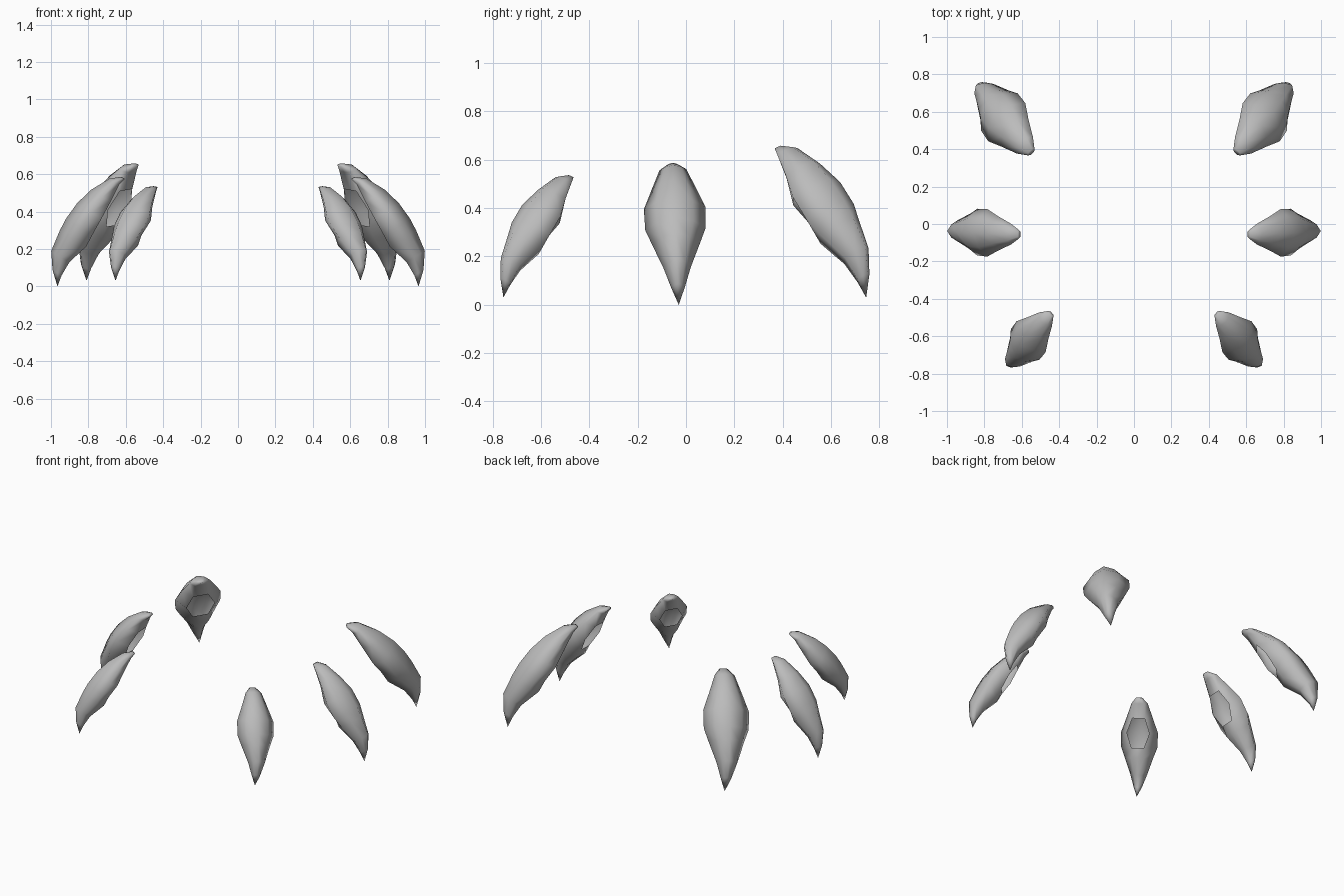
import bpy, bmesh
from mathutils import Vector

if "Cube" in bpy.data.objects:
    bpy.data.objects.remove(bpy.data.objects["Cube"], do_unlink=True)

grey = bpy.data.materials.new("claw grey")
grey.use_nodes = True
colour = (0.5, 0.5, 0.5, 1)
grey.diffuse_color = colour
bsdf = next(n for n in grey.node_tree.nodes if n.type == 'BSDF_PRINCIPLED')
bsdf.inputs["Base Color"].default_value = colour

# Claw rings: distance along axis, inner depth, outer depth, half width, inner flat half width
RINGS = [
    (0.0, -0.01, 0.012, 0.022, 0.012),
    (0.04, 0.0, 0.06, 0.055, 0.03),
    (0.14, -0.008, 0.112, 0.090, 0.042),
    (0.24, -0.012, 0.139, 0.126, 0.077),
    (0.34, -0.016, 0.147, 0.124, 0.042),
    (0.41, -0.020, 0.143, 0.098, 0.045),
    (0.527, 0.013, 0.126, 0.057, 0.025),
    (0.61, 0.012, 0.068, 0.028, 0.012),
]
LENGTH = 0.6715


def section(inner, outer, half, flat):
    """Eight-sided cross-section as (sideways, outward) pairs."""
    depth = outer - inner
    shoulder = inner + depth * 0.78
    edge = inner + depth * 0.42
    return [(0, outer), (half * 0.6, shoulder), (half, edge), (flat, inner),
            (0, inner), (-flat, inner), (-half, edge), (-half * 0.6, shoulder)]


def make_claw(name, top, tip, across, side):
    top, tip, across = Vector(top), Vector(tip), Vector(across)
    axis = tip - top
    scale = axis.length / LENGTH
    axis.normalize()
    across = (across - axis * across.dot(axis)).normalized()
    out = axis.cross(across)
    if out.z < 0:
        out = -out

    def place(along, sideways, outward):
        p = top + (axis * along + across * sideways + out * outward) * scale
        return (p.x * side, p.y, p.z)

    bm = bmesh.new()
    loops = [[bm.verts.new(place(ring[0], w, d)) for w, d in section(*ring[1:])]
             for ring in RINGS]
    point = bm.verts.new(place(LENGTH, 0, 0))
    bm.faces.new(loops[0])
    socket = []
    for r, (a, b) in enumerate(zip(loops, loops[1:])):
        for i in range(8):
            j = (i + 1) % 8
            face = bm.faces.new((a[i], a[j], b[j], b[i]))
            if r in (2, 3) and i in (3, 4):
                socket.append(face)
    for i in range(8):
        bm.faces.new((loops[-1][i], loops[-1][(i + 1) % 8], point))
    for face in bm.faces:
        face.smooth = True
    bmesh.ops.recalc_face_normals(bm, faces=bm.faces)

    # Open six-sided socket on the inner side of the hollow shell
    bmesh.ops.delete(bm, geom=socket, context='FACES')

    mesh = bpy.data.meshes.new(name)
    bm.to_mesh(mesh)
    bm.free()
    mesh.materials.append(grey)
    bpy.context.collection.objects.link(bpy.data.objects.new(name, mesh))


# Three mirrored pairs: upper end, lower point, width direction
CLAWS = {
    "front": ((0.445, -0.48, 0.53), (0.655, -0.755, 0.03), (0.685, 0.72, -0.12)),
    "middle": ((0.615, -0.055, 0.58), (0.965, -0.03, 0.0), (0, 1, 0.04)),
    "back": ((0.55, 0.385, 0.65), (0.81, 0.745, 0.03), (0.695, -0.71, -0.126)),
}
for label, (top, tip, across) in CLAWS.items():
    for side_name, side in (("left", 1), ("right", -1)):
        make_claw(f"{label}_claw_{side_name}", top, tip, across, side)
